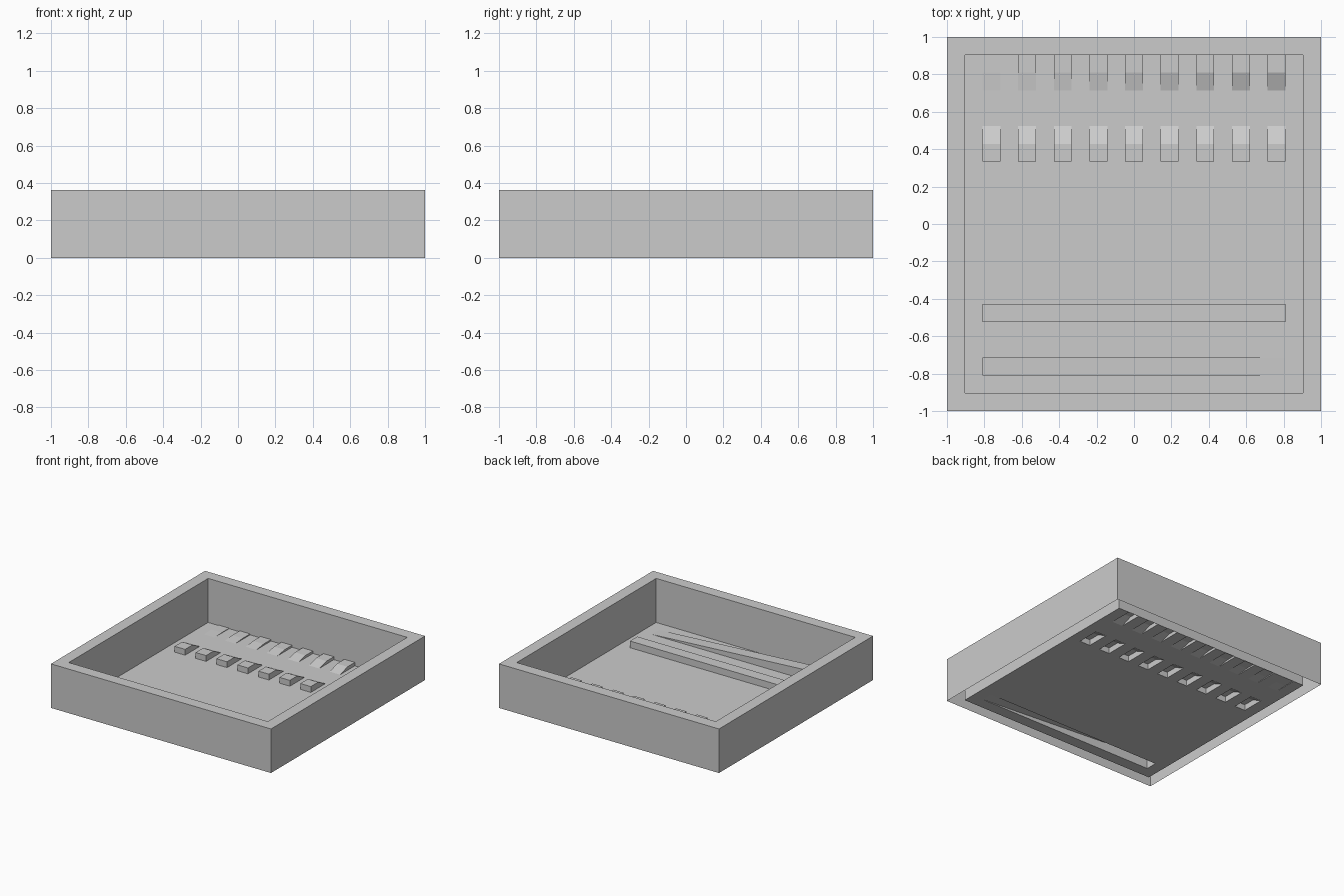
import bpy, bmesh
from mathutils import Vector

if "Cube" in bpy.data.objects:
    bpy.data.objects.remove(bpy.data.objects["Cube"])

C = 2 / 21          # grid cell size
H = 0.362           # rim height
STEP = 0.048        # height of the small blocks


def g(k):
    """Grid line k (0..21) to coordinate."""
    return k * C - 1


def quad(bm, pts, hint):
    """Add one face turned towards the hint direction."""
    f = bm.faces.new([bm.verts.new(p) for p in pts])
    f.normal_update()
    if f.normal.dot(Vector(hint)) < 0:
        f.normal_flip()


def finish(bm, name):
    bmesh.ops.remove_doubles(bm, verts=bm.verts, dist=1e-5)
    me = bpy.data.meshes.new(name)
    bm.to_mesh(me)
    bm.free()
    ob = bpy.data.objects.new(name, me)
    bpy.context.collection.objects.link(ob)
    return ob


def bump(bm, axis, a, b, stations, back_end=True):
    """Raised strip, open below: (grid line, height) stations along an axis, a..b across."""
    def P(t, s, z):
        return (g(t), g(s), z) if axis == 'x' else (g(s), g(t), z)

    def D(along, across):
        return (along, across, 0) if axis == 'x' else (across, along, 0)

    for (t0, h0), (t1, h1) in zip(stations, stations[1:]):
        quad(bm, [P(t0, a, h0), P(t1, a, h1), P(t1, b, h1), P(t0, b, h0)], (0, 0, 1))
        for s, d in ((a, -1), (b, 1)):
            quad(bm, [P(t0, s, 0), P(t1, s, 0), P(t1, s, h1), P(t0, s, h0)], D(0, d))
    ends = [(stations[0], -1)] + ([(stations[-1], 1)] if back_end else [])
    for (t, h), d in ends:
        if h > 0:
            quad(bm, [P(t, a, 0), P(t, b, 0), P(t, b, h), P(t, a, h)], D(d, 0))


# Rim: hollow walls, open underneath
bm = bmesh.new()
R, r = 1.0, g(20)
dirs = [(1, 0), (0, 1), (-1, 0), (0, -1)]
for dx, dy in dirs:
    def W(s, t, z):
        return (dx * s - dy * t, dy * s + dx * t, z)
    quad(bm, [W(R, -R, 0), W(R, R, 0), W(R, R, H), W(R, -R, H)], (dx, dy, 0))
    quad(bm, [W(r, -r, 0), W(r, r, 0), W(r, r, H), W(r, -r, H)], (-dx, -dy, 0))
    quad(bm, [W(R, -R, H), W(R, R, H), W(r, r, H), W(r, -r, H)], (0, 0, 1))
finish(bm, "rim")

# Floor sheet with openings below the raised parts
bm = bmesh.new()
block_columns = range(2, 19, 2)
holes = {(i, j) for i in block_columns for j in (14, 15, 18, 19)}
holes |= {(i, 2) for i in range(2, 19)}
for i in range(1, 20):
    for j in range(1, 20):
        if (i, j) not in holes:
            quad(bm, [(g(i), g(j), 0), (g(i + 1), g(j), 0),
                      (g(i + 1), g(j + 1), 0), (g(i), g(j + 1), 0)], (0, 0, 1))

for n, i in enumerate(block_columns):
    # Equal blocks with a sloped back
    bump(bm, 'y', i, i + 1, [(14, STEP), (15, STEP), (16, 0)])
    # Ramps to the back wall, growing from left to right
    h = 0.0041 * (n + 1)
    bump(bm, 'y', i, i + 1, [(18, 0), (19, h), (20, h)], back_end=False)

# Long wedge sinking from left to right
bump(bm, 'x', 2, 3, [(2, C), (19, 0)])
finish(bm, "floor")

# Long level bar standing on the floor
bm = bmesh.new()
bump(bm, 'x', 5, 6, [(2, 0.055), (19, 0.055)])
finish(bm, "long_bar")
